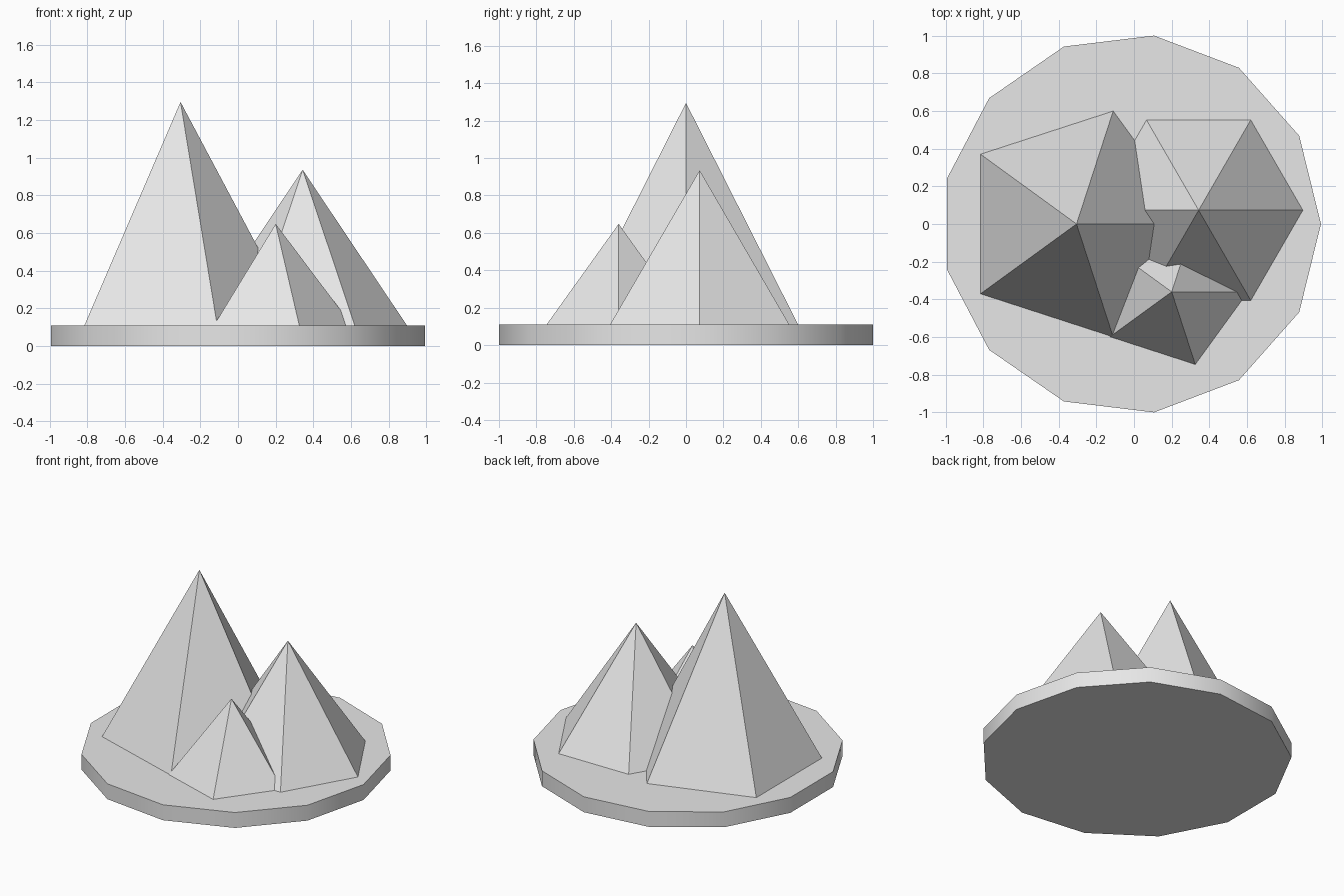
import bpy
import bmesh
from math import cos, sin, radians, tau
from mathutils import Vector

cube = bpy.data.objects.get("Cube")
if cube:
    bpy.data.objects.remove(cube, do_unlink=True)

# Single stone colour
GREY = (0.8, 0.8, 0.8, 1.0)
stone = bpy.data.materials.new("stone_grey")
stone.use_nodes = True
stone.diffuse_color = GREY
stone.node_tree.nodes["Principled BSDF"].inputs["Base Color"].default_value = GREY

BASE_TOP = 0.11


def ring(bm, centre, radius, sides, z):
    """Regular polygon of vertices, the first one pointing along +x."""
    return [bm.verts.new((centre[0] + radius * cos(tau * i / sides),
                          centre[1] + radius * sin(tau * i / sides), z))
            for i in range(sides)]


def finish(bm, name):
    bmesh.ops.recalc_face_normals(bm, faces=bm.faces)
    mesh = bpy.data.meshes.new(name)
    bm.to_mesh(mesh)
    bm.free()
    mesh.materials.append(stone)
    obj = bpy.data.objects.new(name, mesh)
    bpy.context.collection.objects.link(obj)
    return obj


def peak(name, centre, radius, sides, top):
    """Flat-sided pyramid standing on the base."""
    bm = bmesh.new()
    foot = ring(bm, centre, radius, sides, BASE_TOP)
    apex = bm.verts.new(Vector((*centre, top)))
    bm.faces.new(foot)
    for a, b in zip(foot, foot[1:] + foot[:1]):
        bm.faces.new((a, b, apex))
    return finish(bm, name)


# Round base: thirteen-sided disc with a softly shaded rim
bm = bmesh.new()
lower = ring(bm, (-0.015, 0), 1.007, 13, 0)
upper = ring(bm, (-0.015, 0), 1.007, 13, BASE_TOP)
bm.faces.new(lower)
bm.faces.new(upper)
for i in range(13):
    j = (i + 1) % 13
    bm.faces.new((lower[i], lower[j], upper[j], upper[i]))
base = finish(bm, "base")
bpy.ops.object.select_all(action="DESELECT")
base.select_set(True)
bpy.context.view_layer.objects.active = base
bpy.ops.object.shade_smooth_by_angle(angle=radians(30))

# Three overlapping mountains
peak("tall_mountain", (-0.305, 0), 0.63, 5, 1.295)
peak("middle_mountain", (0.343, 0.073), 0.553, 6, 0.935)
peak("small_mountain", (0.2, -0.36), 0.405, 5, 0.648)
